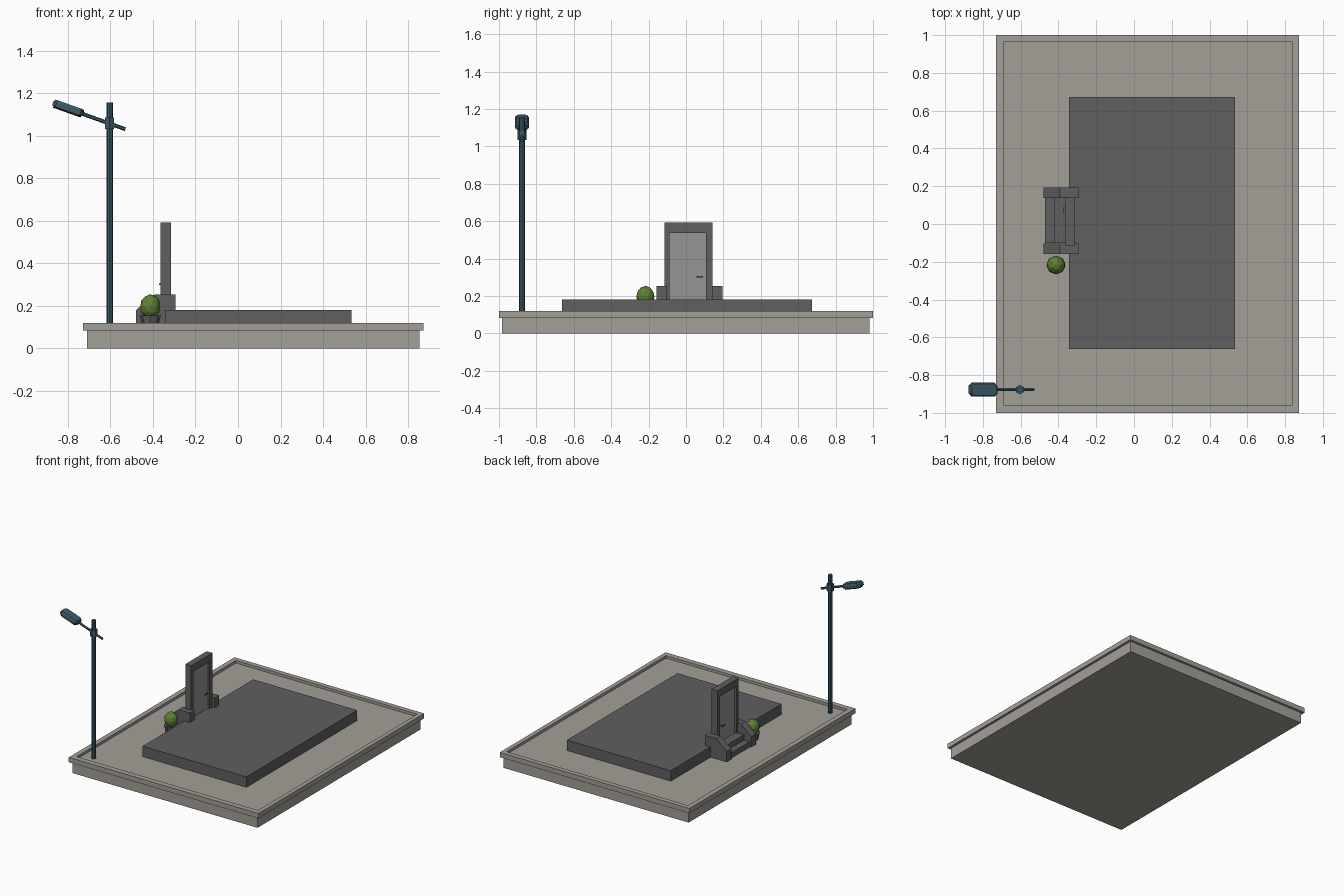
import bpy, bmesh, math
from mathutils import Vector, Matrix

if "Cube" in bpy.data.objects:
    bpy.data.objects.remove(bpy.data.objects["Cube"])


def material(name, rgb):
    m = bpy.data.materials.new(name)
    m.diffuse_color = (*rgb, 1)
    m.use_nodes = True
    m.node_tree.nodes["Principled BSDF"].inputs["Base Color"].default_value = m.diffuse_color
    return m


STONE = material("stone", (0.37, 0.35, 0.31))
DARK = material("dark_grey", (0.115, 0.115, 0.115))
PANEL = material("door_grey", (0.3, 0.3, 0.3))
TEAL = material("teal_metal", (0.045, 0.105, 0.135))
BLACK = material("black", (0.005, 0.005, 0.005))
GREEN = material("leaf_green", (0.11, 0.22, 0.035))


def finish(name, bm, mat):
    bmesh.ops.recalc_face_normals(bm, faces=bm.faces)
    me = bpy.data.meshes.new(name)
    bm.to_mesh(me)
    bm.free()
    me.materials.append(mat)
    ob = bpy.data.objects.new(name, me)
    bpy.context.collection.objects.link(ob)
    return ob


def loft(name, rings, mat):
    """Skin a stack of point rings and cap both ends."""
    bm = bmesh.new()
    loops = [[bm.verts.new(p) for p in ring] for ring in rings]
    n = len(loops[0])
    for a, b in zip(loops, loops[1:]):
        for i in range(n):
            j = (i + 1) % n
            bm.faces.new((a[i], a[j], b[j], b[i]))
    bm.faces.new(loops[0][::-1])
    bm.faces.new(loops[-1])
    return finish(name, bm, mat)


def rect(x0, x1, y0, y1, z):
    return [(x0, y0, z), (x1, y0, z), (x1, y1, z), (x0, y1, z)]


def box(name, x0, x1, y0, y1, z0, z1, mat):
    return loft(name, [rect(x0, x1, y0, y1, z0), rect(x0, x1, y0, y1, z1)], mat)


def xz_prism(name, pts, y0, y1, mat):
    return loft(name, [[(x, y, z) for x, z in pts] for y in (y0, y1)], mat)


def rod(name, a, b, r1, r2, sides, mat):
    a, b = Vector(a), Vector(b)
    d = b - a
    bm = bmesh.new()
    bmesh.ops.create_cone(bm, cap_ends=True, segments=sides, radius1=r1, radius2=r2, depth=d.length,
                          matrix=Matrix.Translation((a + b) / 2) @ d.to_track_quat('Z', 'Y').to_matrix().to_4x4())
    return finish(name, bm, mat)


FLOOR = 0.1

# Plinth with overhanging rim and shallow sunken top
loft("plinth", [
    rect(-0.71, 0.855, -0.985, 0.982, 0), rect(-0.71, 0.855, -0.985, 0.982, 0.083),
    rect(-0.73, 0.873, -1, 1, 0.083), rect(-0.73, 0.873, -1, 1, 0.12),
    rect(-0.692, 0.84, -0.958, 0.963, 0.12), rect(-0.692, 0.84, -0.958, 0.963, FLOOR)], STONE)

# Building foundation
box("foundation_slab", -0.343, 0.535, -0.662, 0.673, FLOOR, 0.18, DARK)

# Entrance steps and cheek walls
xz_prism("steps", [(-0.47, FLOOR), (-0.47, 0.14), (-0.42, 0.14), (-0.42, 0.18),
                   (-0.34, 0.18), (-0.34, FLOOR)], -0.1, 0.138, DARK)
cheek = [(-0.48, FLOOR), (-0.48, 0.18), (-0.393, 0.254), (-0.295, 0.254), (-0.295, FLOOR)]
for side, y0, y1 in (("left", -0.158, -0.102), ("right", 0.138, 0.194)):
    xz_prism("cheek_wall_" + side, cheek, y0, y1, DARK)

# Door frame (an upside-down U), door panel and handles
frame = [(-0.116, 0.18), (-0.116, 0.592), (0.142, 0.592), (0.142, 0.18),
         (0.107, 0.18), (0.107, 0.538), (-0.088, 0.538), (-0.088, 0.18)]
loft("door_frame", [[(x, y, z) for y, z in frame] for x in (-0.364, -0.315)], DARK)
box("door_panel", -0.35, -0.33, -0.088, 0.107, 0.18, 0.538, PANEL)
for side, face, out in (("outer", -0.35, -0.372), ("inner", -0.33, -0.317)):
    rod("handle_stem_" + side, (face, 0.085, 0.302), (out, 0.085, 0.302), 0.004, 0.004, 6, DARK)
    x0, x1 = sorted((out, out + (face - out) * 0.35))
    box("handle_lever_" + side, x0, x1, 0.055, 0.09, 0.298, 0.306, DARK)

# Potted bush
rod("plant_pot", (-0.413, -0.217, FLOOR), (-0.413, -0.217, 0.155), 0.037, 0.05, 8, DARK)
bm = bmesh.new()
bmesh.ops.create_icosphere(bm, subdivisions=2, radius=1,
                           matrix=Matrix.Translation((-0.413, -0.217, 0.197)) @ Matrix.Diagonal((0.049, 0.049, 0.057, 1)))
finish("bush", bm, GREEN)

# Street lamp: pole, collar, tilted arm
PX, PY, TILT = -0.604, -0.877, math.radians(19.5)
rod("lamp_pole", (PX, PY, FLOOR), (PX, PY, 1.156), 0.015, 0.015, 8, TEAL)
rod("lamp_collar", (PX, PY, 1.033), (PX, PY, 1.087), 0.025, 0.025, 6, TEAL)
rod("lamp_arm", (-0.53, PY, 1.031), (-0.74, PY, 1.106), 0.009, 0.009, 6, TEAL)


def octagon(hx, hy, c, z):
    return [(hx, hy - c, z), (hx - c, hy, z), (c - hx, hy, z), (-hx, hy - c, z),
            (-hx, c - hy, z), (c - hx, -hy, z), (hx - c, -hy, z), (hx, c - hy, z)]


# Lamp head: chamfered housing over a dark lens
head = Matrix.Translation((-0.799, PY, 1.127)) @ Matrix.Rotation(TILT, 4, 'Y')
loft("lamp_head", [octagon(0.077, 0.037, 0.016, -0.01), octagon(0.077, 0.037, 0.016, 0.01),
                   octagon(0.07, 0.03, 0.014, 0.021)], TEAL).matrix_world = head
loft("lamp_lens", [octagon(0.069, 0.03, 0.014, -0.019), octagon(0.069, 0.03, 0.014, -0.01)],
     BLACK).matrix_world = head
